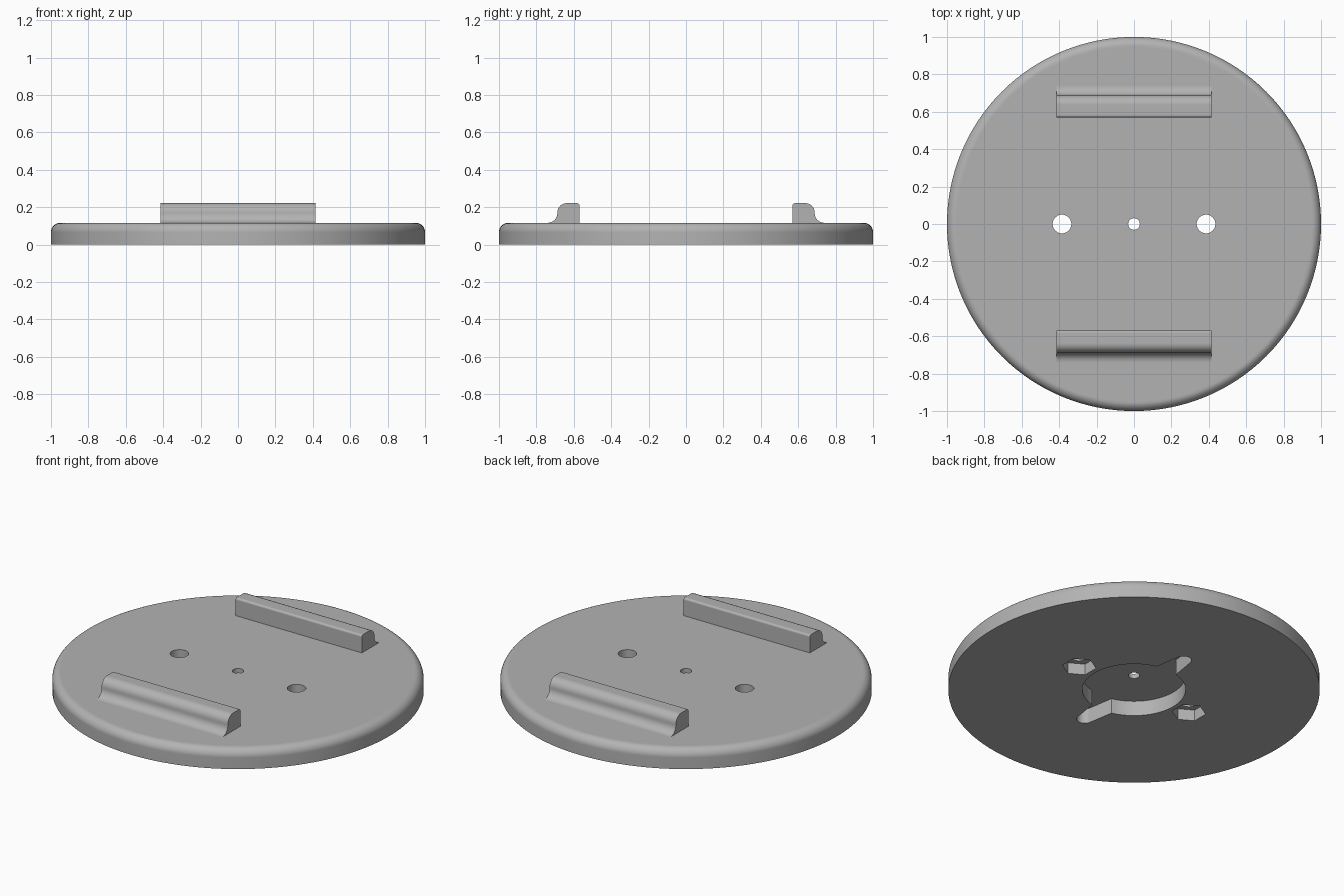
import bpy, bmesh, math
from math import sin, cos, pi

default = bpy.data.objects.get("Cube")
if default:
    bpy.data.objects.remove(default, do_unlink=True)

TOP = 0.117        # plate thickness
HOLE_X = 0.385     # bolt hole offset

grey = bpy.data.materials.new("plain_grey")
grey.use_nodes = True
colour = (0.45, 0.45, 0.45, 1)
grey.diffuse_color = colour
grey.node_tree.nodes["Principled BSDF"].inputs["Base Color"].default_value = colour


def arc(cx, cy, r, start, end, steps=8):
    """Points along an arc, angles in degrees."""
    angles = [math.radians(start + (end - start) * i / steps) for i in range(steps + 1)]
    return [(cx + r * cos(a), cy + r * sin(a)) for a in angles]


def finish(name, bm):
    bmesh.ops.recalc_face_normals(bm, faces=bm.faces[:])
    mesh = bpy.data.meshes.new(name)
    bm.to_mesh(mesh)
    bm.free()
    mesh.materials.append(grey)
    obj = bpy.data.objects.new(name, mesh)
    bpy.context.collection.objects.link(obj)
    return obj


def prism(name, start_pts, offset):
    """Extrude a closed outline along an offset."""
    bm = bmesh.new()
    face = bm.faces.new([bm.verts.new(p) for p in start_pts])
    out = bmesh.ops.extrude_face_region(bm, geom=[face], use_keep_orig=True)
    verts = [g for g in out["geom"] if isinstance(g, bmesh.types.BMVert)]
    bmesh.ops.translate(bm, verts=verts, vec=offset)
    return finish(name, bm)


def upright(name, outline, low, high):
    return prism(name, [(x, y, low) for x, y in outline], (0, 0, high - low))


def circle(x, y, r, n):
    return arc(x, y, r, 0, 360, n)[:-1]


def smooth(obj):
    bpy.ops.object.select_all(action="DESELECT")
    obj.select_set(True)
    bpy.context.view_layer.objects.active = obj
    bpy.ops.object.shade_smooth_by_angle(angle=math.radians(30))
    obj.modifiers.new("even_shading", "WEIGHTED_NORMAL").keep_sharp = True


# Round plate with a rolled upper rim
bm = bmesh.new()
profile = [(0, 0), (1, 0)] + arc(0.95, TOP - 0.05, 0.05, 0, 90) + [(0, TOP)]
verts = [bm.verts.new((r, 0, z)) for r, z in profile]
edges = [bm.edges.new(pair) for pair in zip(verts, verts[1:])]
bmesh.ops.spin(bm, geom=verts + edges, axis=(0, 0, 1), cent=(0, 0, 0),
               angle=2 * pi, steps=128)
bmesh.ops.remove_doubles(bm, verts=bm.verts[:], dist=1e-5)
bmesh.ops.dissolve_limit(bm, angle_limit=0.01, verts=bm.verts[:], edges=bm.edges[:])
plate = finish("plate", bm)

# Underside recess: a round hub with two tapered, round-ended arms
edge_angle = math.degrees(math.asin(0.068 / 0.278))
right_side = arc(0, 0, 0.278, edge_angle - 90, 90 - edge_angle, 32)
recess = right_side + arc(0, 0.413, 0.044, 10, 170, 12)
recess += [(-x, -y) for x, y in recess]
cutters = [upright("hub_recess_cutter", recess, -0.1, 0.089),
           upright("centre_hole_cutter", circle(0, 0, 0.031, 32), -0.1, 0.3)]

# Bolt holes with hexagonal nut pockets below
for side in (-1, 1):
    x = side * HOLE_X
    nut = arc(x, 0, 0.092, 30, 390, 6)[:-1]
    cutters.append(upright("nut_pocket_cutter", nut, -0.1, 0.066))
    cutters.append(upright("bolt_hole_cutter", circle(x, 0, 0.05, 48), -0.1, 0.3))

for cutter in cutters:
    cutter.hide_render = True
    cut = plate.modifiers.new("cut", "BOOLEAN")
    cut.operation, cut.solver, cut.object = "DIFFERENCE", "EXACT", cutter
bpy.context.view_layer.update()
evaluated = plate.evaluated_get(bpy.context.evaluated_depsgraph_get())
result = bpy.data.meshes.new_from_object(evaluated)
plate.modifiers.clear()
plate.data = result
for cutter in cutters:
    bpy.data.objects.remove(cutter, do_unlink=True)
smooth(plate)

# Front and back rails: straight inner wall, rounded top, flared outer foot
rail = ([(0.57, TOP - 0.01)] + arc(0.582, 0.210, 0.012, 180, 90, 4)
        + arc(0.638, 0.172, 0.05, 90, 0)
        + arc(0.738, TOP + 0.05, 0.05, 180, 270) + [(0.738, TOP - 0.01)])
for name, side in (("front_rail", -1), ("back_rail", 1)):
    smooth(prism(name, [(-0.415, side * y, z) for y, z in rail], (0.83, 0, 0)))
